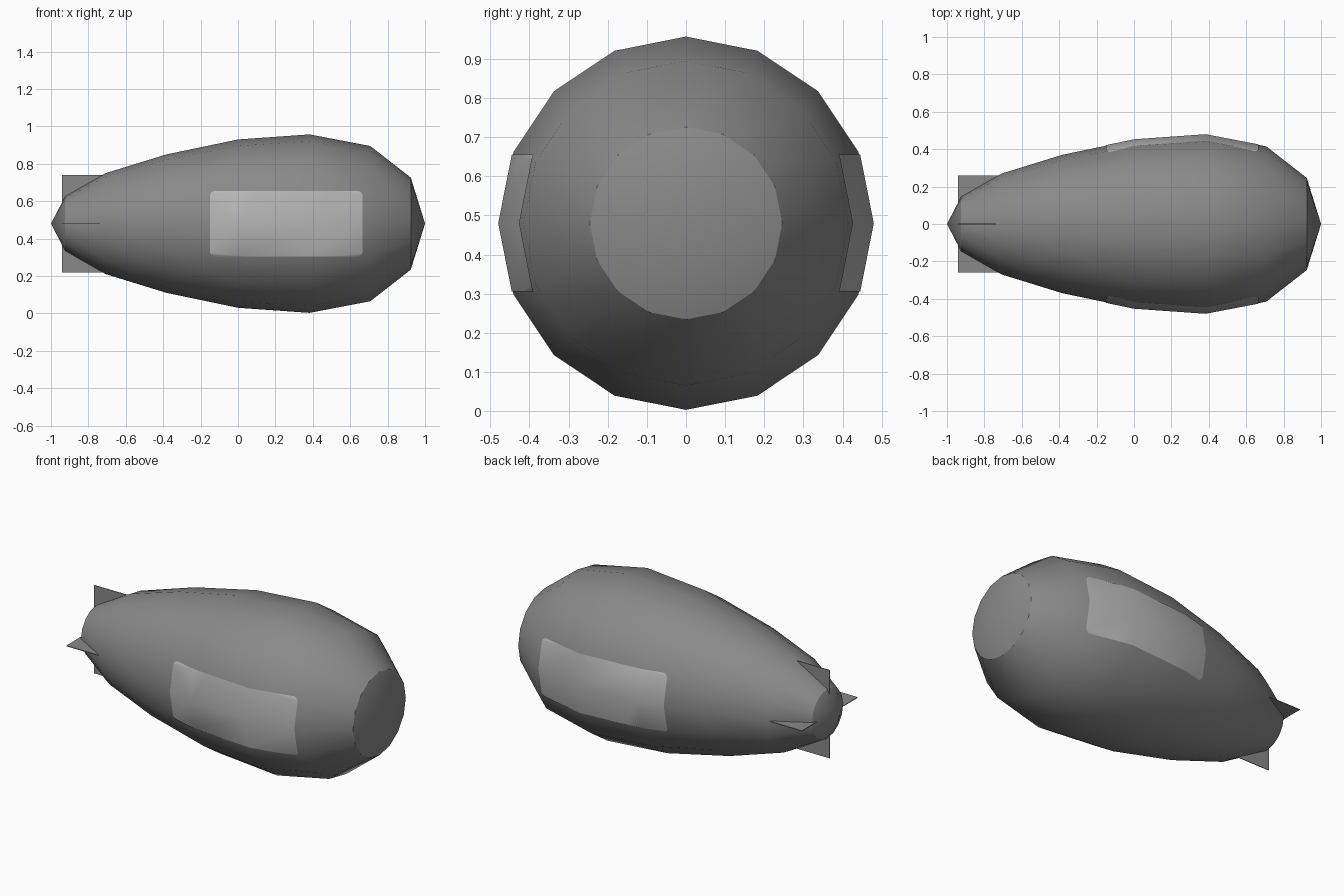
import bpy, bmesh, math
from mathutils import Vector

if "Cube" in bpy.data.objects:
    bpy.data.objects.remove(bpy.data.objects["Cube"])

AXIS_Z = 0.48
SIDES = 16


def material(name, value):
    m = bpy.data.materials.new(name)
    m.use_nodes = True
    colour = (value, value, value, 1)
    m.diffuse_color = colour
    m.node_tree.nodes["Principled BSDF"].inputs["Base Color"].default_value = colour
    return m


def add_object(name, bm, mat, smooth=True):
    mesh = bpy.data.meshes.new(name)
    bm.to_mesh(mesh)
    bm.free()
    obj = bpy.data.objects.new(name, mesh)
    bpy.context.collection.objects.link(obj)
    mesh.materials.append(mat)
    if smooth:
        bpy.ops.object.select_all(action="DESELECT")
        obj.select_set(True)
        bpy.context.view_layer.objects.active = obj
        bpy.ops.object.shade_smooth_by_angle(angle=math.radians(30))
    return obj


def hull_mesh():
    """Lathe the tapered hull around the x axis."""
    radii = [0.146, 0.27, 0.37, 0.45, 0.477, 0.415, 0.246]
    bm = bmesh.new()
    rings = []
    for i, r in enumerate(radii, 1):
        x = -math.cos(math.pi * i / 8)
        rings.append([bm.verts.new((x, r * math.cos(a), AXIS_Z + r * math.sin(a)))
                      for a in (math.tau * k / SIDES for k in range(SIDES))])
    tail = bm.verts.new((-1, 0, AXIS_Z))
    nose = bm.verts.new((1, 0, AXIS_Z))
    for k in range(SIDES):
        n = (k + 1) % SIDES
        bm.faces.new((tail, rings[0][n], rings[0][k]))
        bm.faces.new((nose, rings[-1][k], rings[-1][n]))
        for a, b in zip(rings, rings[1:]):
            bm.faces.new((a[k], a[n], b[n], b[k]))
    bmesh.ops.recalc_face_normals(bm, faces=bm.faces)
    return bm


hull_grey = material("hull grey", 0.25)
panel_grey = material("light panel grey", 0.47)

# Hull
add_object("hull", hull_mesh(), hull_grey)

# Side panels: the hull skin trimmed to a rounded rectangle, lifted slightly
bm = hull_mesh()
mid_x, half_x, half_z, corner = 0.258, 0.408, 0.175, 0.03
for step in range(12):
    a = math.radians(step * 30)
    direction = Vector((math.cos(a), 0, math.sin(a)))
    for sx in (-1, 1):
        for sz in (-1, 1):
            if sx * direction.x < -0.01 or sz * direction.z < -0.01:
                continue
            centre = Vector((mid_x + sx * (half_x - corner), 0,
                             AXIS_Z + sz * (half_z - corner)))
            bmesh.ops.bisect_plane(bm, geom=bm.verts[:] + bm.edges[:] + bm.faces[:],
                                   plane_co=centre + direction * corner,
                                   plane_no=direction, clear_outer=True)
for v in bm.verts:
    v.co.y += math.copysign(0.003, v.co.y)
add_object("side_panels", bm, panel_grey)

# Tail fins: four thin plates around the tail
for i, name in enumerate(("left_fin", "top_fin", "right_fin", "bottom_fin")):
    a = i * math.pi / 2
    out = Vector((0, math.cos(a), math.sin(a)))
    side = Vector((0, -math.sin(a), math.cos(a))) * 0.002
    bm = bmesh.new()
    bmesh.ops.create_cube(bm, size=1)
    for v in bm.verts:
        x = -0.94 if v.co.x < 0 else -0.7
        reach = 0.26 if v.co.z > 0 else 0.05
        v.co = (Vector((x, 0, AXIS_Z)) + out * reach
                + side * math.copysign(1, v.co.y))
    bmesh.ops.recalc_face_normals(bm, faces=bm.faces)
    add_object(name, bm, hull_grey, smooth=False)
